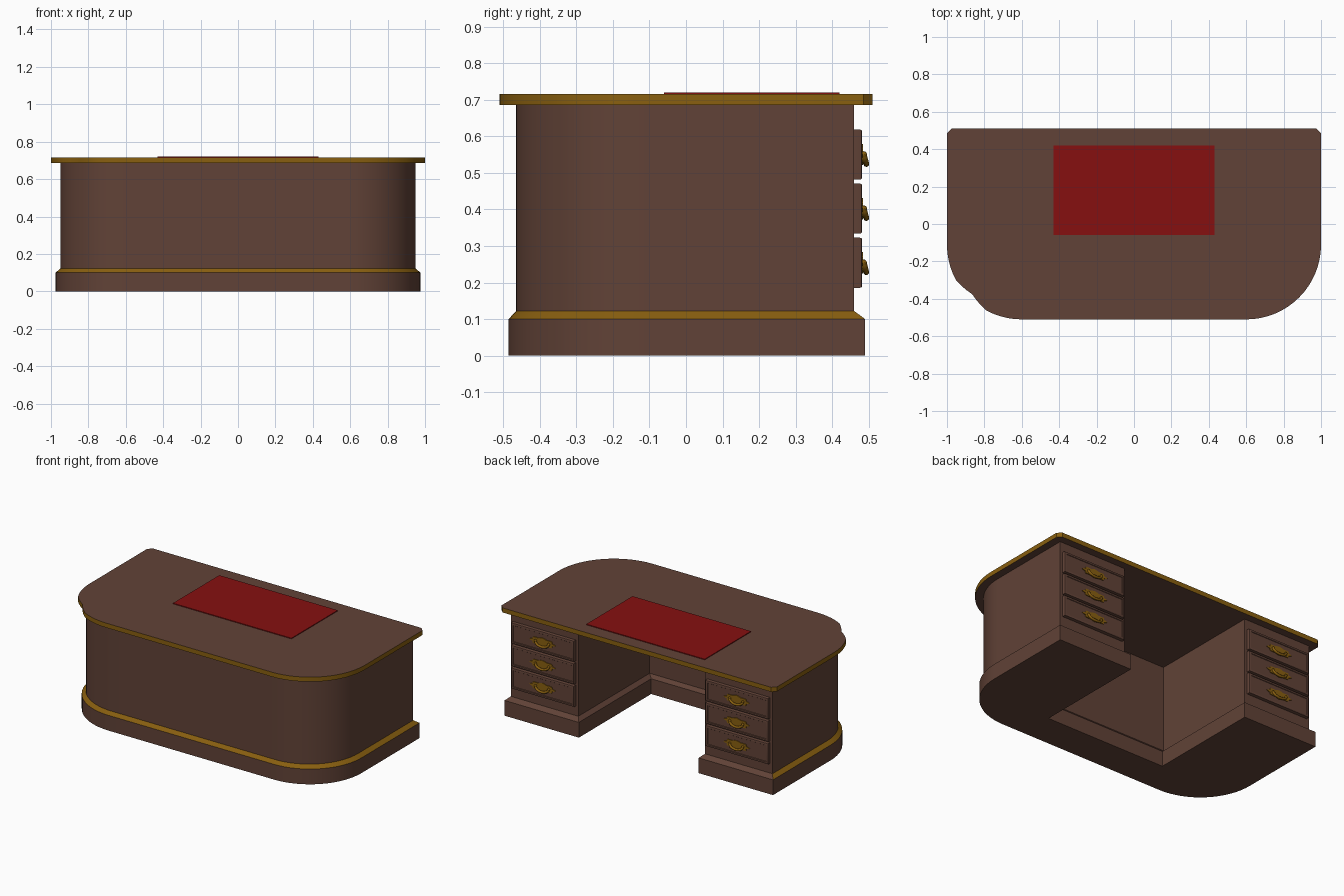
import bpy
import bmesh
from math import sin, cos, pi

if "Cube" in bpy.data.objects:
    bpy.data.objects.remove(bpy.data.objects["Cube"])


def material(name, color):
    m = bpy.data.materials.new(name)
    m.use_nodes = True
    m.diffuse_color = (*color, 1)
    m.node_tree.nodes["Principled BSDF"].inputs["Base Color"].default_value = (*color, 1)
    return m


WOOD = material("dark_wood", (0.12, 0.055, 0.038))
BRASS = material("brass", (0.25, 0.115, 0.005))
LEATHER = material("red_leather", (0.24, 0.005, 0.005))


def finish(name, bm, mats):
    """Turn a bmesh into an object with edge-aware smooth shading."""
    bmesh.ops.recalc_face_normals(bm, faces=bm.faces)
    mesh = bpy.data.meshes.new(name)
    bm.to_mesh(mesh)
    bm.free()
    for m in mats:
        mesh.materials.append(m)
    obj = bpy.data.objects.new(name, mesh)
    bpy.context.scene.collection.objects.link(obj)
    bpy.ops.object.select_all(action='DESELECT')
    obj.select_set(True)
    bpy.context.view_layer.objects.active = obj
    bpy.ops.object.shade_smooth_by_angle(angle=pi / 6)
    return obj


def loft(levels):
    """Skin matching closed outlines, given as (height, points), and cap both ends."""
    bm = bmesh.new()
    rings = [[bm.verts.new((x, y, z)) for x, y in pts] for z, pts in levels]
    for low, high in zip(rings, rings[1:]):
        for i in range(len(low)):
            j = (i + 1) % len(low)
            bm.faces.new((low[i], low[j], high[j], high[i]))
    bm.faces.new(rings[0])
    bm.faces.new(rings[-1])
    return bm


def front_arcs(half, front, r, dent=0.0, steps=16):
    """Rounded front edge, running from the -x side round to the +x side."""
    pts = []
    for side in (-1, 1):
        for i in range(steps + 1):
            a = pi / 2 * (i / steps if side < 0 else 1 - i / steps)
            pull = dent * max(0, 1 - abs(i - steps / 2) / 3) if side < 0 else 0
            pts.append((side * (half - r + (r - pull) * cos(a)),
                        front + r - (r - pull) * sin(a)))
    return pts


# Carcass: U-shaped plan with a plinth and a sloped moulding above it
def carcass_plan(t):
    half, back, front = 0.975 - 0.025 * t, 0.49 - 0.03 * t, -0.485 + 0.02 * t
    knee, panel = 0.435 + 0.025 * t, -0.26 - 0.02 * t
    return ([(-half, back)] + front_arcs(half, front, 0.375 - 0.02 * t)
            + [(half, back), (knee, back), (knee, panel),
               (-knee, panel), (-knee, back)])


bm = loft([(0, carcass_plan(0)), (0.1, carcass_plan(0)),
           (0.122, carcass_plan(1)), (0.69, carcass_plan(1))])
for f in bm.faces:
    c = f.calc_center_median()
    outer = (abs(c.x) > 0.6 or c.y < -0.3) and c.y < 0.45
    f.material_index = int(outer and 0.1 < c.z < 0.122)
finish("desk_carcass", bm, [WOOD, BRASS])

# Top board: clipped back corners and a brass edge
clip = 0.025
plan = ([(-1 + clip, 0.51), (-1, 0.51 - clip)]
        + front_arcs(1, -0.51, 0.4, dent=0.025)
        + [(1, 0.51 - clip), (1 - clip, 0.51)])
bm = loft([(0.685, plan), (0.715, plan)])
bm.normal_update()
for f in bm.faces:
    f.material_index = int(abs(f.normal.z) < 0.5)
finish("desk_top", bm, [WOOD, BRASS])

# Writing pad
pad = [(-0.43, -0.06), (0.43, -0.06), (0.43, 0.42), (-0.43, 0.42)]
finish("writing_pad", loft([(0.714, pad), (0.72, pad)]), [LEATHER])


def drawer(name, x, z):
    """Drawer front with a slightly sunk panel and softened edges."""
    bm = bmesh.new()
    bmesh.ops.create_cube(bm, size=1)
    for v in bm.verts:
        v.co = (x + v.co.x * 0.455, 0.465 + v.co.y * 0.034, z + v.co.z * 0.137)
    bm.normal_update()
    face = max(bm.faces, key=lambda f: f.normal.y)
    bmesh.ops.bevel(bm, geom=list(face.edges), offset=0.006, segments=2,
                    affect='EDGES', profile=0.5)
    bm.normal_update()
    face = max(bm.faces, key=lambda f: f.normal.y * f.calc_area())
    bmesh.ops.inset_region(bm, faces=[face], thickness=0.012)
    bmesh.ops.inset_region(bm, faces=[face], thickness=0.003, depth=-0.003)
    finish(name, bm, [WOOD])


def handle(name, x, z):
    """Pointed brass back plate, two posts and a hanging bail."""
    bm = bmesh.new()
    count = 32
    rim = []
    for i in range(count):
        a = 2 * pi * i / count
        r = 1 + 0.12 * cos(8 * a)
        rim.append((x + 0.085 * r * cos(a), z + 0.026 * r * sin(a)))
    rings = [[bm.verts.new((px, y, pz)) for px, pz in rim] for y in (0.476, 0.484)]
    for i in range(count):
        j = (i + 1) % count
        bm.faces.new((rings[0][i], rings[0][j], rings[1][j], rings[1][i]))
    for ring in rings:
        bm.faces.new(ring)
    for side in (-1, 1):
        new = bmesh.ops.create_uvsphere(bm, u_segments=10, v_segments=6, radius=0.009)
        bmesh.ops.translate(bm, verts=new["verts"], vec=(x + side * 0.048, 0.486, z))
    finish(name + "_plate", bm, [BRASS])

    curve = bpy.data.curves.new(name + "_bail", 'CURVE')
    curve.dimensions = '3D'
    curve.bevel_depth = 0.008
    curve.bevel_resolution = 2
    curve.use_fill_caps = True
    curve.materials.append(BRASS)
    spline = curve.splines.new('POLY')
    spline.points.add(12)
    for i, p in enumerate(spline.points):
        a = pi * i / 12
        p.co = (x - 0.048 * cos(a), 0.486 + 0.007 * sin(a), z - 0.026 * sin(a), 1)
    bpy.context.scene.collection.objects.link(
        bpy.data.objects.new(name + "_bail", curve))


# Three drawers in each pedestal
for label, x in (("left", 0.705), ("right", -0.705)):
    for level, z in (("lower", 0.254), ("middle", 0.402), ("upper", 0.55)):
        drawer(f"{label}_{level}_drawer", x, z)
        handle(f"{label}_{level}_handle", x, z)
